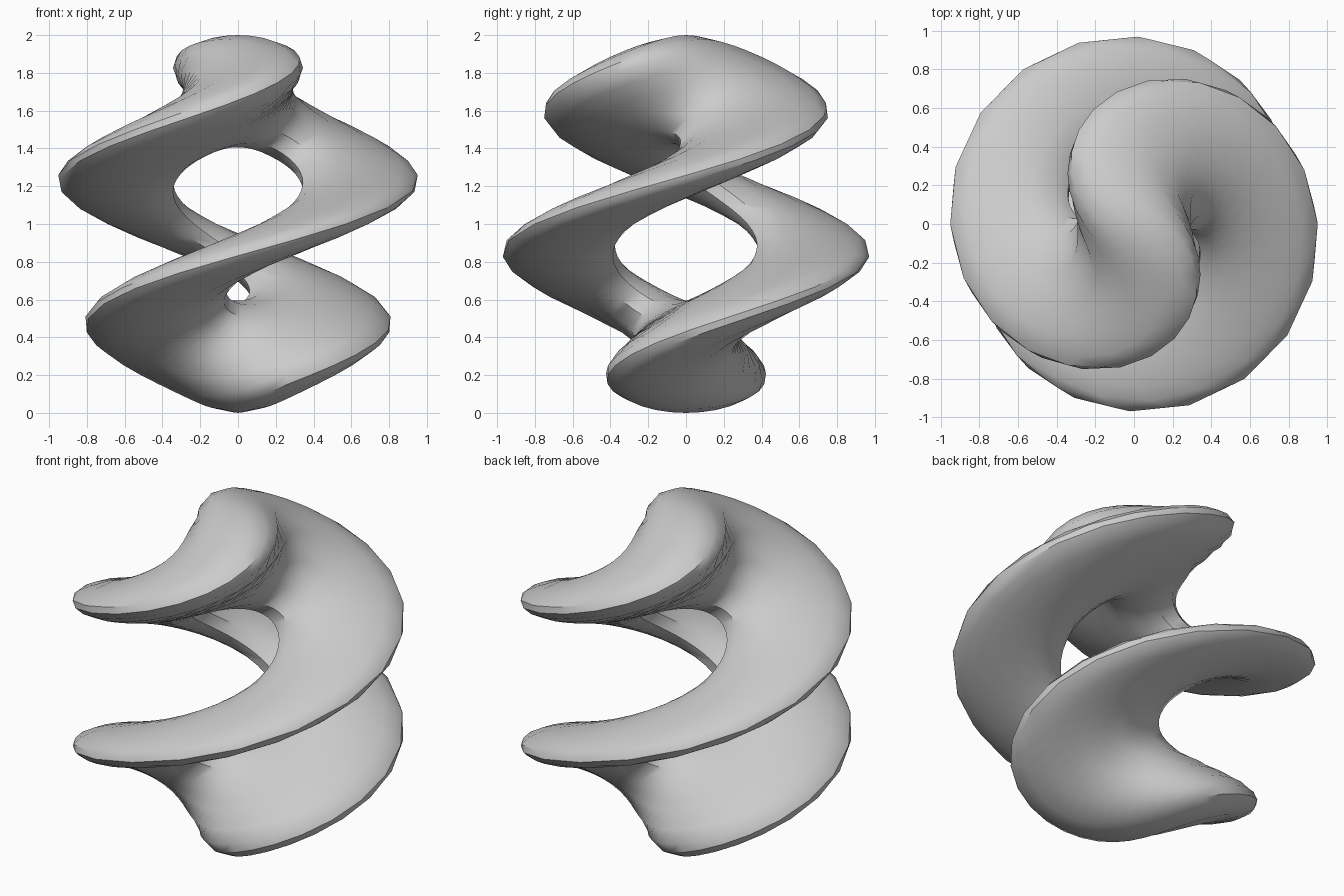
import bpy, math
from mathutils import Matrix

if "Cube" in bpy.data.objects:
    bpy.data.objects.remove(bpy.data.objects["Cube"])

MAJOR, MINOR = 0.703, 0.297        # ring and tube radius
MIDDLE = 0.045                     # height where the ring lies diagonally


def twist_angle(z):
    """Twist that eases off slightly towards the top and bottom."""
    d = z - MIDDLE
    return math.radians(-45 + 212 * d - 14 * d ** 3)


# Upright ring
bpy.ops.mesh.primitive_torus_add(major_segments=72, minor_segments=16,
                                 major_radius=MAJOR, minor_radius=MINOR)
ring = bpy.context.object
ring.name = "twisted_ring"
ring.data.transform(Matrix.Rotation(math.pi / 2, 4, 'X'))

# Twist it about the vertical axis, then stand it on the floor
for v in ring.data.vertices:
    v.co = Matrix.Rotation(twist_angle(v.co.z), 3, 'Z') @ v.co
    v.co.x *= 0.985
    v.co.y *= 0.985
    v.co.z += 1.0
ring.data.update()

# Smooth surface with the crisp outer rim kept
bpy.ops.object.shade_smooth_by_angle(angle=math.radians(40))
